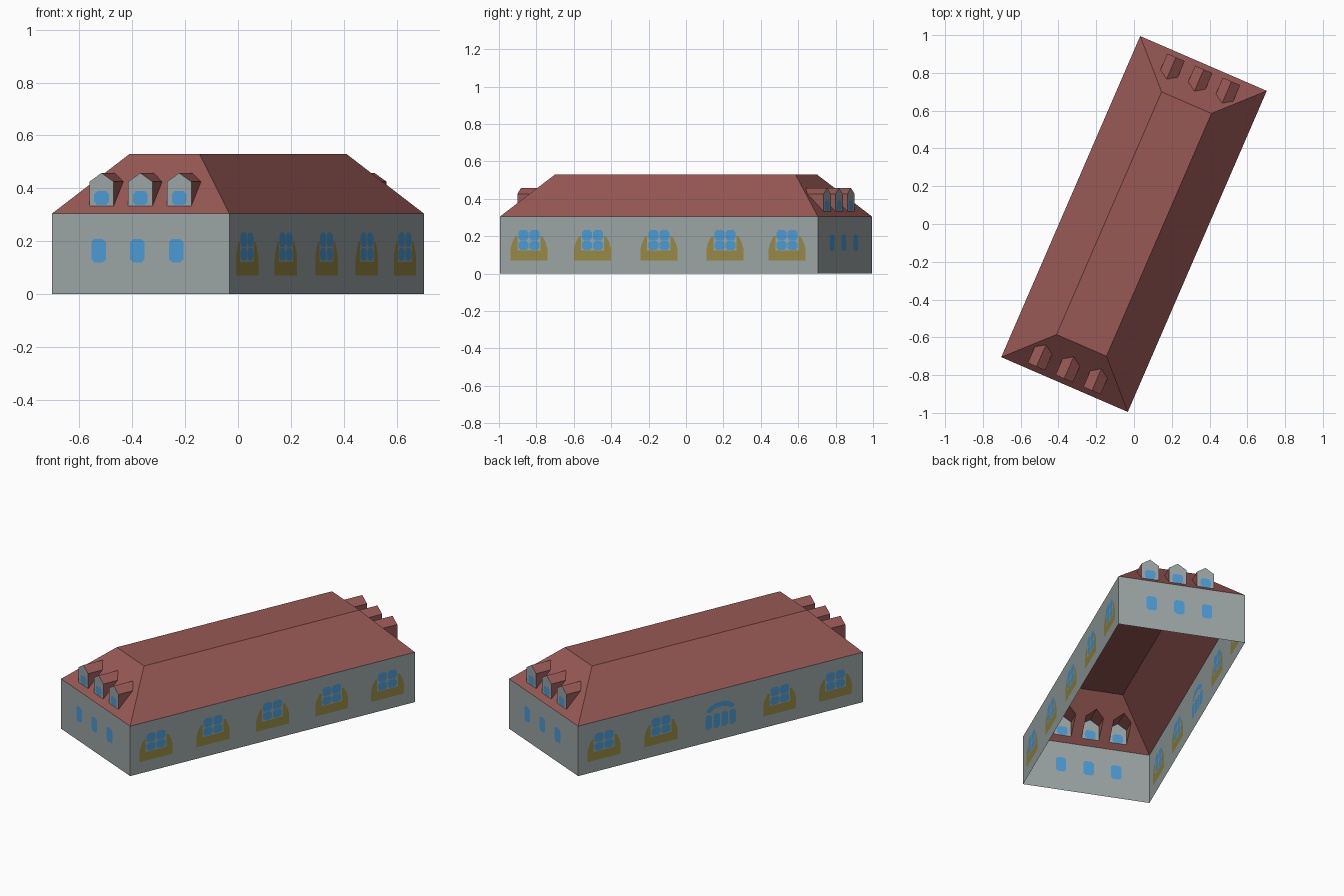
import bpy, bmesh, math
from mathutils import Vector, Matrix

if "Cube" in bpy.data.objects:
    bpy.data.objects.remove(bpy.data.objects["Cube"])

W, L, H, TOP = 0.365, 0.926, 0.305, 0.53      # half width, half length, eaves, roof top
TW, TL = 0.144, 0.70                          # half size of the flat roof top
TURN = Matrix.Rotation(math.radians(-23.4), 4, 'Z')
HALF = Matrix.Rotation(math.pi, 4, 'Z')
GREY, RED, BLUE, YELLOW = range(4)


def material(name, col):
    m = bpy.data.materials.new(name)
    m.diffuse_color = (*col, 1)
    m.use_nodes = True
    m.node_tree.nodes["Principled BSDF"].inputs["Base Color"].default_value = m.diffuse_color
    return m


MATS = [material("grey wall", (0.33, 0.375, 0.375)),
        material("red roof", (0.31, 0.098, 0.09)),
        material("blue glass", (0.07, 0.33, 0.66)),
        material("yellow surround", (0.31, 0.26, 0.06))]


def finish(bm, name):
    bm.transform(TURN)
    me = bpy.data.meshes.new(name)
    bm.to_mesh(me)
    bm.free()
    for m in MATS:
        me.materials.append(m)
    bpy.context.collection.objects.link(bpy.data.objects.new(name, me))


def face(bm, pts, mat, out):
    f = bm.faces.new([p if isinstance(p, bmesh.types.BMVert) else bm.verts.new(p) for p in pts])
    f.material_index = mat
    f.normal_update()
    if f.normal.dot(out) < 0:
        f.normal_flip()


def panel(bm, place, out, outline, holes, mat):
    """Flat panel with cut shapes; each hole is (points, colour or None for open)."""
    edges, rings = [], []
    for pts in [outline] + [h[0] for h in holes]:
        vs = [bm.verts.new(place(*p)) for p in pts]
        rings.append(vs)
        edges += [bm.edges.new((vs[i - 1], vs[i])) for i in range(len(vs))]
    res = bmesh.ops.triangle_fill(bm, use_beauty=True, edges=edges, normal=out)
    for f in res["geom"]:
        if isinstance(f, bmesh.types.BMFace):
            f.material_index = mat
            f.normal_update()
            if f.normal.dot(out) < 0:
                f.normal_flip()
    for vs, h in zip(rings[1:], holes):
        if h[1] is not None:
            face(bm, vs, h[1], out)


def pane(x0, x1, z0, z1, c=0.012):
    """Rectangle with clipped corners."""
    return [(x0 + c, z0), (x1 - c, z0), (x1, z0 + c), (x1, z1 - c),
            (x1 - c, z1), (x0 + c, z1), (x0, z1 - c), (x0, z0 + c)]


def rect(x0, x1, z0, z1):
    return [(x0, z0), (x1, z0), (x1, z1), (x0, z1)]


def shift(pts, d):
    return [(x + d, z) for x, z in pts]


# Window designs
surround = [(-.107, .07), (.107, .07), (.107, .135), (.098, .165), (.08, .198), (.068, .2),
            (.068, .122), (-.068, .122), (-.068, .2), (-.08, .198), (-.098, .165), (-.107, .135)]
arched = [(surround, YELLOW)] + [
    (pane(x, x + .058, a, b), BLUE) for x in (-.061, .003) for a, b in ((.126, .174), (.178, .232))]
slats = [(pane(x - .021, x + .021, .075, .165), BLUE) for x in (-.078, -.026, .026, .078)]
arc = [math.pi * (0.1 + 0.8 * i / 8) for i in range(9)]
fan = [(.1 * math.cos(a), .165 + .065 * math.sin(a)) for a in arc]
fan += [(.07 * math.cos(a), .165 + .035 * math.sin(a)) for a in reversed(arc)]
portal = slats + [(fan, BLUE)]

DORMERS = (-.174, -.014, .146)

# Walls
bm = bmesh.new()
cuts = [-L, -.57, -.19, .19, .57, L]
for k in range(2):
    R = HALF if k else Matrix.Identity(4)
    for i, c in enumerate((-.757, -.387, 0, .385, .747)):
        design = portal if (k and i == 2) else arched
        panel(bm, lambda s, z: R @ Vector((W, s, z)), R @ Vector((1, 0, 0)),
              rect(cuts[i], cuts[i + 1], 0, H), [(shift(p, c), m) for p, m in design], GREY)
    panel(bm, lambda s, z: R @ Vector((s, -L, z)), R @ Vector((0, -1, 0)), rect(-W, W, 0, H),
          [(pane(c - .03, c + .03, .12, .208), BLUE) for c in DORMERS], GREY)
finish(bm, "walls")


def slope(s, z):
    return Vector((s, -L + (z - H) * (L - TL) / (TOP - H), z))


# Dormer outline
DW, D0, D1, D2, DV = 0.05, 0.333, 0.425, 0.458, -0.898


def gable(c):
    return [(c - DW, D0), (c + DW, D0), (c + DW, D1), (c, D2), (c - DW, D1)]


# Roof: flat top, two long slopes, two end slopes opened behind the dormers
bm = bmesh.new()
face(bm, [(-TW, -TL, TOP), (TW, -TL, TOP), (TW, TL, TOP), (-TW, TL, TOP)], RED, Vector((0, 0, 1)))
for k in range(2):
    R = HALF if k else Matrix.Identity(4)
    face(bm, [R @ Vector(p) for p in ((W, -L, H), (W, L, H), (TW, TL, TOP), (TW, -TL, TOP))],
         RED, R @ Vector((1, 0, 1)))
    panel(bm, lambda s, z: R @ slope(s, z), (R @ Vector((0, -1, 1))).normalized(),
          [(-W, H), (W, H), (TW, TOP), (-TW, TOP)], [(gable(c), None) for c in DORMERS], RED)
finish(bm, "roof")

# Dormers: grey window front, red cheeks and little pitched roof
bm = bmesh.new()
for k in range(2):
    R = HALF if k else Matrix.Identity(4)
    front = lambda s, z: R @ Vector((s, DV, z))
    back = lambda s, z: R @ slope(s, z)
    for c in DORMERS:
        panel(bm, front, R @ Vector((0, -1, 0)), gable(c),
              [(pane(c - .03, c + .03, D0 + .003, .39), BLUE)], GREY)
        for d in (-1, 1):
            x = c + d * DW
            face(bm, [front(x, D0), front(x, D1), back(x, D1), back(x, D0)], RED, R @ Vector((d, 0, 0)))
            face(bm, [front(x, D1), front(c, D2), back(c, D2), back(x, D1)], RED, Vector((0, 0, 1)))
finish(bm, "dormers")
